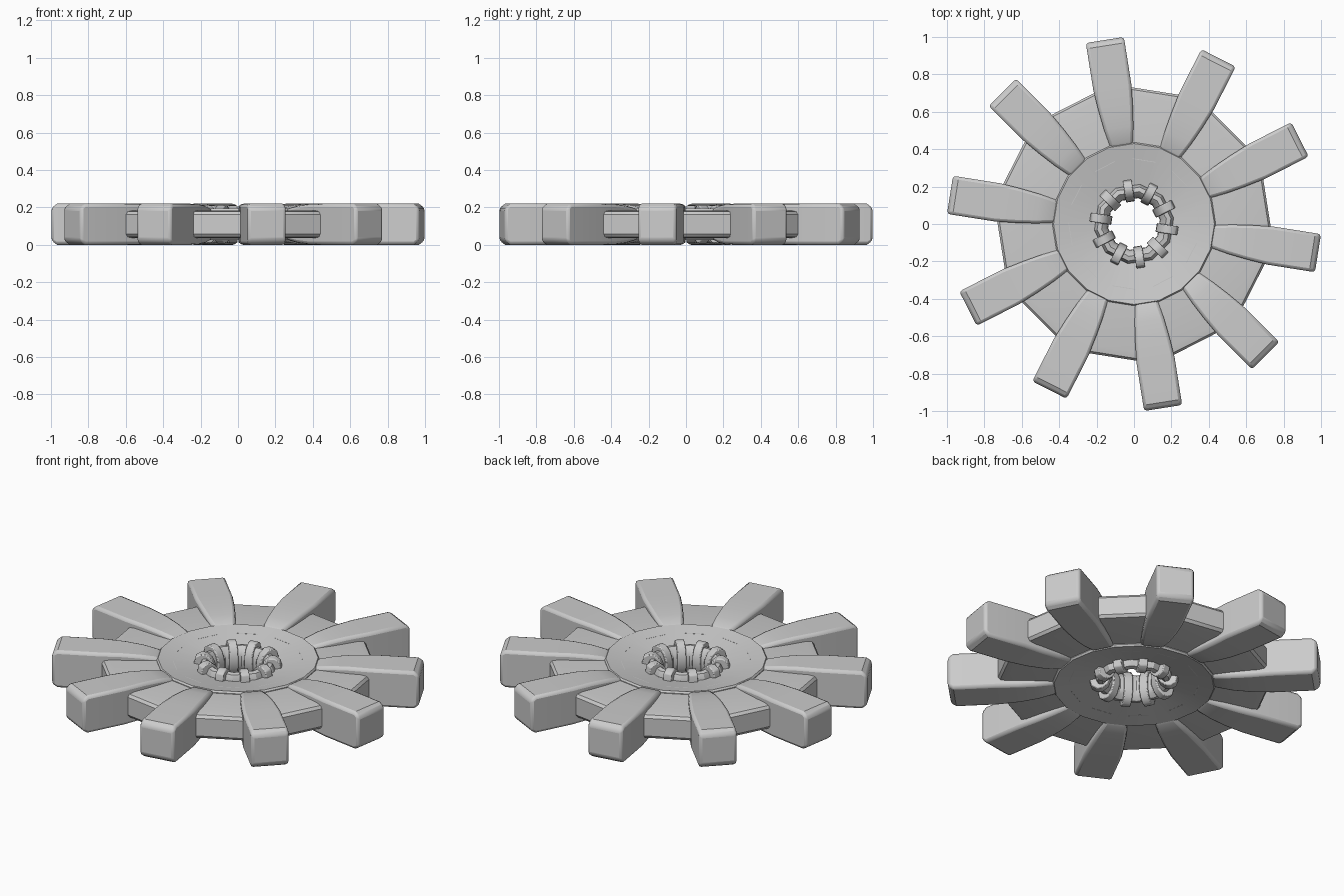
import bpy, bmesh
from math import sin, cos, radians, pi

if "Cube" in bpy.data.objects:
    bpy.data.objects.remove(bpy.data.objects["Cube"])

N = 10
START = radians(-9)
MID = 0.11  # mid height of the wheel


def finish(bm, name, angle=30, bevel=0):
    bmesh.ops.recalc_face_normals(bm, faces=bm.faces[:])
    me = bpy.data.meshes.new(name)
    bm.to_mesh(me)
    bm.free()
    ob = bpy.data.objects.new(name, me)
    bpy.context.collection.objects.link(ob)
    if bevel:
        m = ob.modifiers.new("bevel", 'BEVEL')
        m.width, m.segments = bevel, 2
        m.limit_method, m.angle_limit = 'ANGLE', radians(40)
    bpy.ops.object.select_all(action='DESELECT')
    ob.select_set(True)
    bpy.context.view_layer.objects.active = ob
    bpy.ops.object.shade_smooth_by_angle(angle=radians(angle))
    return ob


def mirrored(half):
    """Close an (r, height above middle) half profile by mirroring it in height."""
    return half + [(r, -h) for r, h in reversed(half) if h]


def ring(name, half, sides, start):
    """Revolve a closed cross-section around z."""
    bm = bmesh.new()
    loops = []
    for i in range(sides):
        a = start + 2 * pi * i / sides
        loops.append([bm.verts.new((r * cos(a), r * sin(a), MID + h)) for r, h in mirrored(half)])
    for i in range(sides):
        p, q = loops[i], loops[(i + 1) % sides]
        for j in range(len(p)):
            k = (j + 1) % len(p)
            bm.faces.new((p[j], p[k], q[k], q[j]))
    return finish(bm, name)


def around(ob, name):
    """Place linked copies of a part around the wheel."""
    for i in range(N):
        o = ob if i == 0 else ob.copy()
        o.name = f"{name}_{i + 1}"
        if i:
            bpy.context.collection.objects.link(o)
        o.rotation_euler.z = START + 2 * pi * i / N


# ten-sided core between the paddles
ring("core", [(0.36, 0.07), (0.71, 0.074), (0.745, 0.068), (0.757, 0.052)], N, START)

# dished hub plate and the ring round the central hole
ring("hub_plate", [(0.19, 0.04), (0.43, 0.085), (0.437, 0.075)], 2 * N, START + pi / (2 * N))
ring("hole_ring", [(0.215, 0.045), (0.2, 0.075), (0.175, 0.08), (0.153, 0.06), (0.142, 0.03), (0.14, 0)], N,
     START + pi / N)

# paddles: sections along the radius as (r, half width, half height)
sections = [(0.41, 0.06, 0.07), (0.44, 0.064, 0.087), (0.52, 0.079, 0.1), (0.62, 0.092, 0.108),
            (0.74, 0.103, 0.11), (0.965, 0.103, 0.11), (0.996, 0.103, 0.088)]
bm = bmesh.new()
quads = [[bm.verts.new((r, s * w, MID + t * h)) for s, t in ((-1, -1), (1, -1), (1, 1), (-1, 1))]
         for r, w, h in sections]
for p, q in zip(quads, quads[1:]):
    for j in range(4):
        k = (j + 1) % 4
        bm.faces.new((p[j], p[k], q[k], q[j]))
bm.faces.new(quads[0])
bm.faces.new(quads[-1])
around(finish(bm, "paddle", 35, 0.016), "paddle")

# small bands wrapped round the hole ring
band = mirrored([(0.238, 0.045), (0.228, 0.085), (0.2, 0.102), (0.17, 0.1), (0.14, 0.075), (0.123, 0.035), (0.12, 0)])
bm = bmesh.new()
sides = [[bm.verts.new((r, y, MID + h)) for r, h in band] for y in (-0.024, 0.024)]
for s in sides:
    bm.faces.new(s)
for j in range(len(band)):
    k = (j + 1) % len(band)
    bm.faces.new((sides[0][j], sides[0][k], sides[1][k], sides[1][j]))
around(finish(bm, "hole_band", 40, 0.005), "hole_band")
